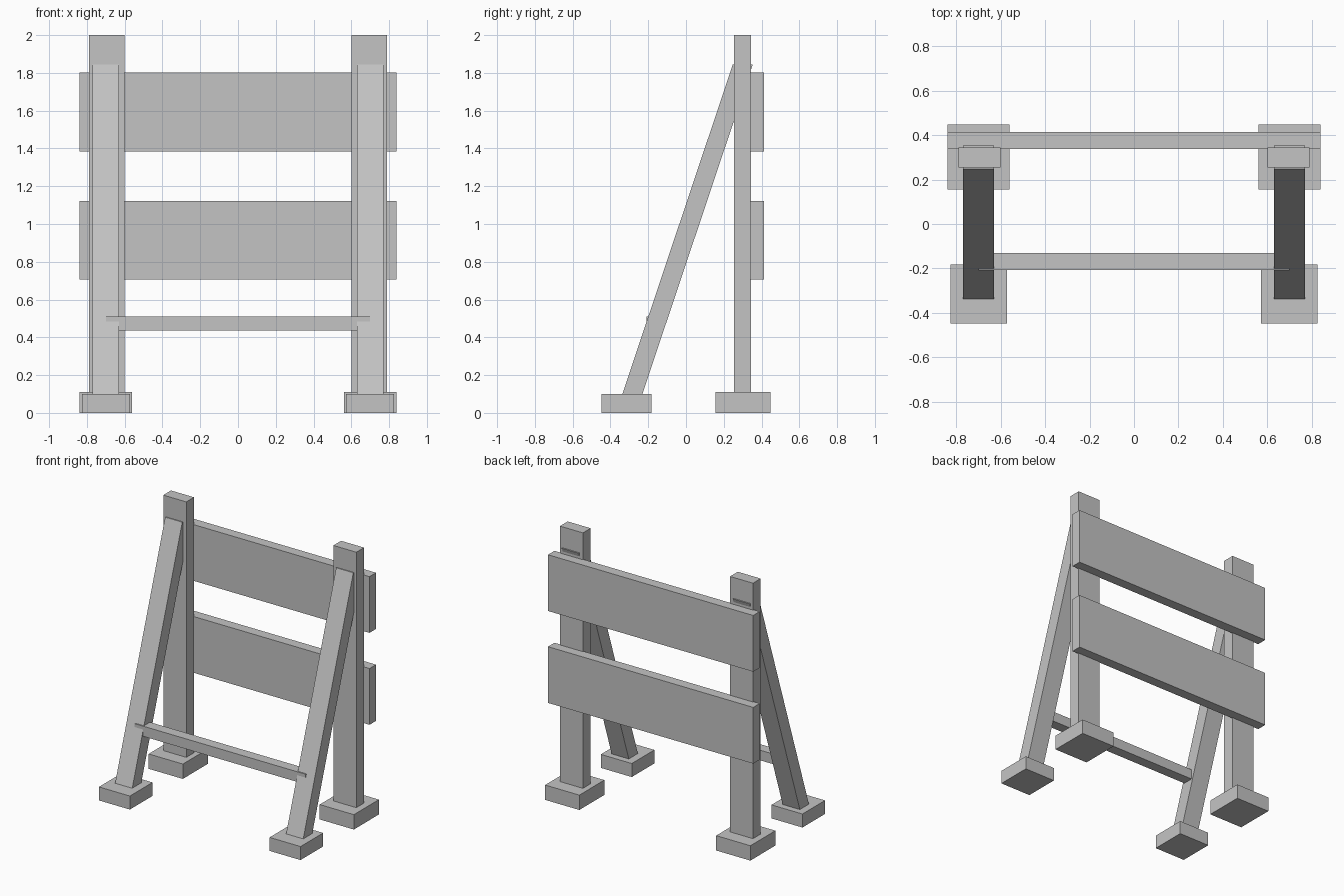
import bpy
import bmesh

if "Cube" in bpy.data.objects:
    bpy.data.objects.remove(bpy.data.objects["Cube"], do_unlink=True)

GREY = (0.55, 0.55, 0.55, 1.0)
grey = bpy.data.materials.new("plain grey")
grey.use_nodes = True
grey.diffuse_color = GREY
grey.node_tree.nodes["Principled BSDF"].inputs["Base Color"].default_value = GREY


def box(name, x, y, z, lean=0.0):
    """Box from (min, max) ranges; lean shifts the top face along y."""
    bm = bmesh.new()
    bmesh.ops.create_cube(bm, size=1)
    for v in bm.verts:
        top = v.co.z > 0
        v.co = (x[v.co.x > 0],
                y[v.co.y > 0] + (lean if top else 0),
                z[top])
    mesh = bpy.data.meshes.new(name)
    bm.to_mesh(mesh)
    bm.free()
    mesh.materials.append(grey)
    obj = bpy.data.objects.new(name, mesh)
    bpy.context.collection.objects.link(obj)
    return obj


def pair(name, x, y, z, lean=0.0):
    """Matching parts on the left (+x) and right (-x)."""
    box("left_" + name, x, y, z, lean)
    box("right_" + name, (-x[1], -x[0]), y, z, lean)


# Upright posts on their feet
pair("post", (0.602, 0.79), (0.255, 0.345), (0.11, 2.0))
pair("back_foot", (0.56, 0.84), (0.155, 0.447), (0, 0.11))

# Leaning braces, cut level at both ends, on smaller feet
pair("brace", (0.63, 0.77), (-0.337, -0.231), (0.1, 1.845), lean=0.585)
pair("front_foot", (0.572, 0.825), (-0.447, -0.183), (0, 0.1))

# Wide boards across the back of the posts
for name, bottom in (("lower_board", 0.705), ("upper_board", 1.385)):
    box(name, (-0.84, 0.84), (0.338, 0.414), (bottom, bottom + 0.416))

# Thin rail joining the braces
box("cross_rail", (-0.7, 0.7), (-0.208, -0.13), (0.435, 0.51))
